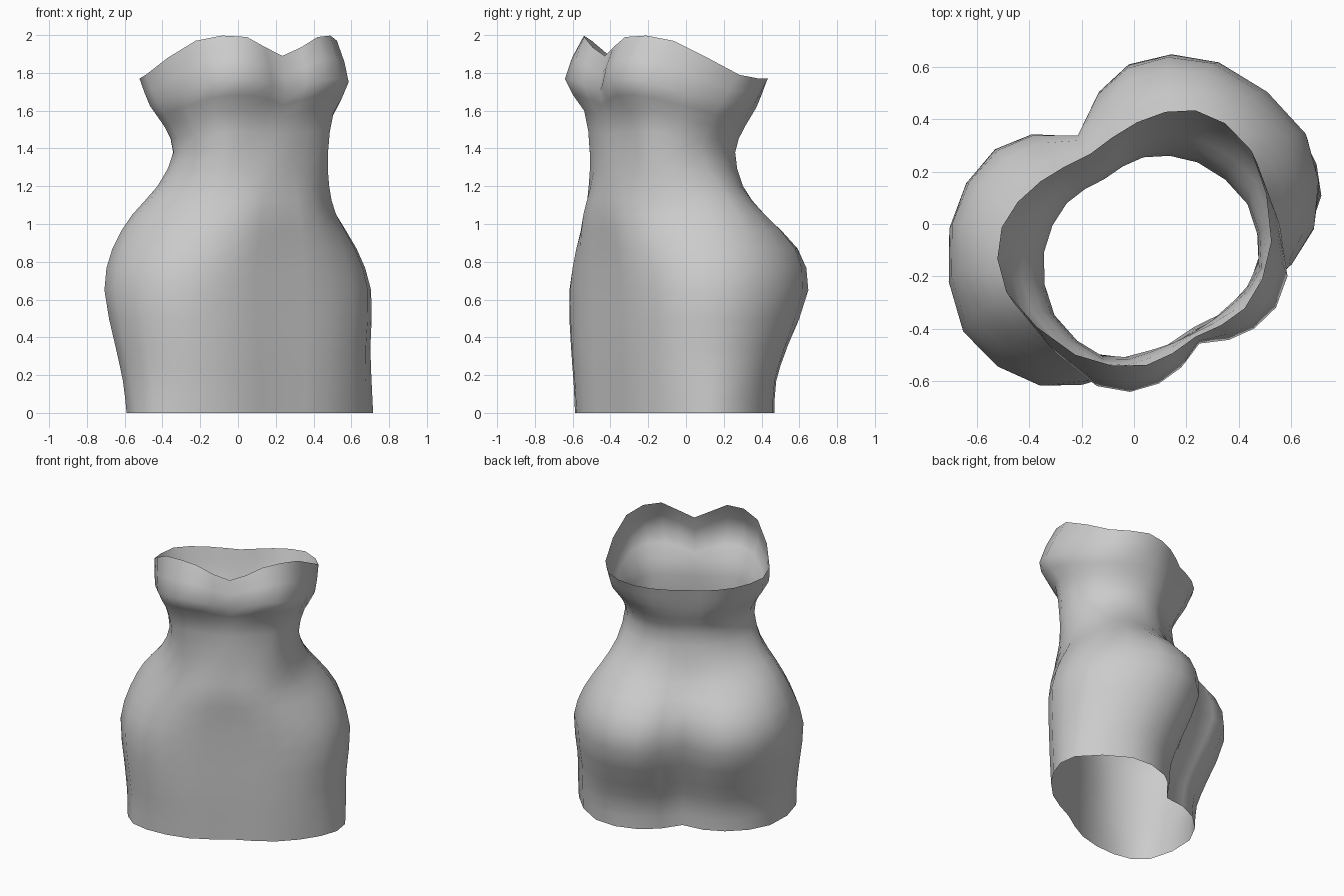
import bpy, bmesh, math

if "Cube" in bpy.data.objects:
    bpy.data.objects.remove(bpy.data.objects["Cube"])

# Half cross-sections of the torso, bottom to top:
# z, sideways shift, half width, then depth (forward positive) from centre front to centre back
ROWS = [
    (0.00, .003, .715, .455, .46, .35, .15, -.19, -.31, -.23),
    (0.17, .00, .72, .46, .465, .355, .11, -.20, -.325, -.24),
    (0.35, -.01, .73, .465, .47, .36, .08, -.26, -.395, -.30),
    (0.65, -.015, .755, .47, .47, .355, .03, -.355, -.525, -.395),
    (0.87, -.02, .69, .475, .475, .315, .00, -.345, -.47, -.38),
    (1.05, -.03, .585, .49, .475, .28, .00, -.22, -.31, -.28),
    (1.20, -.02, .48, .48, .46, .335, .06, -.12, -.23, -.23),
    (1.38, -.012, .425, .475, .45, .385, .15, -.08, -.20, -.205),
    (1.60, -.012, .46, .475, .475, .395, .11, -.12, -.25, -.25),
    (1.77, -.012, .525, .52, .575, .465, .08, -.17, -.29, -.28),
    (2.00, -.012, .54, .49, .49, .32, -.02, -.25, -.325, -.315),
]
SIDE = (0, .4, .8, 1, .8, .4, 0)                    # sideways fraction per column
RIM = (1.89, 1.99, 1.97, 1.79, 1.77, 1.75, 1.74)    # sweetheart rim height per column
WAIST = 1.38
TURN = math.radians(30)
BACK_SKEW = .08                                     # right half of the back is a bit fuller


def spline(a, b, c, d, t):
    """Catmull-Rom interpolation between points b and c."""
    return tuple(.5 * (2 * q + (r - p) * t + (2 * p - 5 * q + 4 * r - s) * t * t
                       + (3 * q - p - 3 * r + s) * t ** 3)
                 for p, q, r, s in zip(a, b, c, d))


def past_centre(c, l, s):
    """Point across the centre line: mirrored, or a cusp where there is a crease."""
    k = min(1, max(0, (abs(l[1]) - abs(c[1])) / .07))
    v = l[1] + k * (3 * c[1] - 4 * l[1] + s[1])
    h = l[2] + k * (3 * c[2] - 4 * l[2] + s[2])
    return (-l[0], v, h)


def ring(row):
    """Closed ring (side, depth, height)."""
    z, shift, w = row[:3]
    half = []
    for s, v, rim in zip(SIDE, row[3:], RIM):
        h = z if z <= WAIST else WAIST + (z - WAIST) * (rim - WAIST) / (2 - WAIST)
        half.append((s * w, v, h))
    ext = [past_centre(*half[:3])] + half + [past_centre(*half[:-4:-1])]
    fine = [spline(*ext[i:i + 4], t) for i in range(len(half) - 1) for t in (0, .5)]
    fine.append(half[-1])
    full = fine + [(-u, v, h) for u, v, h in fine[-2:0:-1]]
    return [(u + shift, v * (1 + BACK_SKEW * u) if v < 0 else v, h) for u, v, h in full]


def place(p):
    """Turn the body so it faces front right."""
    u, v, z = p
    c, s = math.cos(TURN), math.sin(TURN)
    return (u * c + v * s, u * s - v * c, z)


def beyond(a, b):
    """Ring continued past the end of the body."""
    return [tuple(2 * x - y for x, y in zip(p, q)) for p, q in zip(a, b)]


# Smooth the rings along the height
ctrl = [ring(r) for r in ROWS]
ext = [beyond(ctrl[0], ctrl[1])] + ctrl + [beyond(ctrl[-1], ctrl[-2])]
rings = []
for i in range(1, len(ctrl)):
    for t in (0, .5):
        rings.append([spline(*k, t) for k in zip(*ext[i - 1:i + 3])])
rings.append(ctrl[-1])

# Open torso shell, wound so the faces point outwards
bm = bmesh.new()
grid = [[bm.verts.new(place(p)) for p in r] for r in rings]
for lo, hi in zip(grid, grid[1:]):
    for i in range(len(lo)):
        j = (i + 1) % len(lo)
        bm.faces.new((lo[i], lo[j], hi[j], hi[i]))
bm.normal_update()
if sum(f.normal.xy.dot(f.calc_center_median().xy) for f in bm.faces) < 0:
    bmesh.ops.reverse_faces(bm, faces=bm.faces)
for f in bm.faces:
    f.smooth = True
mesh = bpy.data.meshes.new("torso_dress")
bm.to_mesh(mesh)
bm.free()
obj = bpy.data.objects.new("torso_dress", mesh)
bpy.context.collection.objects.link(obj)
